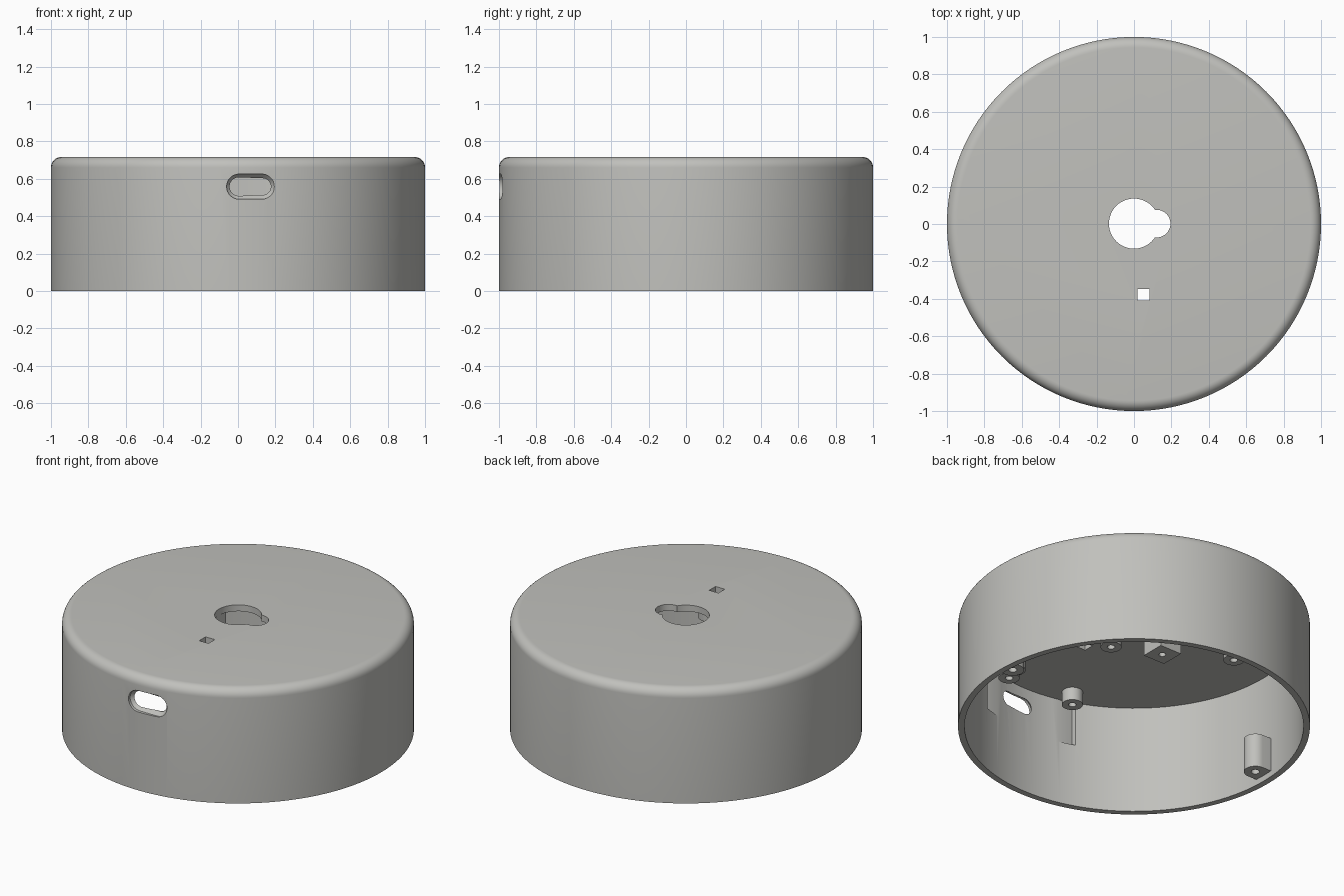
import bpy, bmesh, math

if "Cube" in bpy.data.objects:
    bpy.data.objects.remove(bpy.data.objects["Cube"])

grey = bpy.data.materials.new("light_grey")
grey.diffuse_color = (0.53, 0.53, 0.505, 1)
grey.use_nodes = True
grey.node_tree.nodes["Principled BSDF"].inputs["Base Color"].default_value = grey.diffuse_color

H, CEIL, RIN = 0.716, 0.676, 0.963


def finish(name, bm):
    bmesh.ops.recalc_face_normals(bm, faces=bm.faces)
    me = bpy.data.meshes.new(name)
    bm.to_mesh(me)
    bm.free()
    ob = bpy.data.objects.new(name, me)
    bpy.context.collection.objects.link(ob)
    me.materials.append(grey)
    return ob


def loft(name, rings):
    """Closed solid through matching rings of points."""
    bm = bmesh.new()
    vs = [[bm.verts.new(p) for p in r] for r in rings]
    n = len(vs[0])
    for a, b in zip(vs, vs[1:]):
        for i in range(n):
            j = (i + 1) % n
            bm.faces.new((a[i], a[j], b[j], b[i]))
    bm.faces.new(vs[0][::-1])
    bm.faces.new(vs[-1])
    return finish(name, bm)


def prism(name, outline, z0, z1):
    return loft(name, [[(x, y, z) for x, y in outline] for z in (z0, z1)])


def arc(cx, cy, r, a0, a1, n):
    return [(cx + r * math.cos(math.radians(a0 + (a1 - a0) * i / n)),
             cy + r * math.sin(math.radians(a0 + (a1 - a0) * i / n))) for i in range(n + 1)]


def circle(cx, cy, r, n=32):
    return arc(cx, cy, r, 0, 360, n)[:-1]


def rect(x0, x1, y0, y1):
    return [(x0, y0), (x1, y0), (x1, y1), (x0, y1)]


def activate(ob):
    bpy.ops.object.select_all(action='DESELECT')
    ob.select_set(True)
    bpy.context.view_layer.objects.active = ob


def cut(ob, cutter):
    cutter.hide_render = True
    m = ob.modifiers.new("cut", 'BOOLEAN')
    m.operation, m.solver, m.object = 'DIFFERENCE', 'EXACT', cutter
    activate(ob)
    bpy.ops.object.modifier_apply(modifier=m.name)
    bpy.data.objects.remove(cutter)


def smooth(ob):
    activate(ob)
    bpy.ops.object.shade_smooth_by_angle(angle=math.radians(30))


# Round housing: lathed cup, open at the bottom, rounded upper edge
F = 0.056
profile = [(RIN, CEIL), (RIN, 0), (1, 0)] + arc(1 - F, H - F, F, 0, 90, 8)
SEG = 128
bm = bmesh.new()
rings = [[bm.verts.new((r * math.cos(2 * math.pi * i / SEG),
                        r * math.sin(2 * math.pi * i / SEG), z)) for i in range(SEG)]
         for r, z in profile]
for a, b in zip(rings, rings[1:]):
    for i in range(SEG):
        j = (i + 1) % SEG
        bm.faces.new((a[i], a[j], b[j], b[i]))
bm.faces.new(rings[0])
bm.faces.new(rings[-1])
housing = finish("housing", bm)

# Keyhole opening and small square window in the top
cut(housing, prism("hole_cutter", circle(0, 0.002, 0.134, 48), 0.6, 0.8))
cut(housing, prism("lobe_cutter", circle(0.121, 0.002, 0.074), 0.6, 0.8))
cut(housing, prism("window_cutter", rect(0.018, 0.082, -0.41, -0.347), 0.6, 0.8))

# Shallow board recess inside the front wall
cut(housing, prism("recess_cutter", rect(-0.325, 0.325, -0.936, -0.6), 0.40, CEIL - 0.001))


# Chamfered cable slot in the front wall
def stadium(y, half, r):
    pts = arc(half - r, 0, r, -90, 90, 14) + arc(r - half, 0, r, 90, 270, 14)
    return [(0.067 + x, y, 0.558 + z) for x, z in pts]


cut(housing, loft("slot_cutter", [stadium(-1.1, 0.128, 0.067), stadium(-0.982, 0.128, 0.067),
                                  stadium(-0.958, 0.109, 0.045), stadium(-0.85, 0.109, 0.045)]))
smooth(housing)

# Screw posts on the side walls
for name, s in (("left_screw_post", -1), ("right_screw_post", 1)):
    outline = [(s * 0.975, -0.065), (s * 0.975, 0.065)]
    outline += [(s * x, y) for x, y in arc(0.9, 0, 0.065, 90, 270, 16)]
    post = prism(name, outline, 0.037, 0.25)
    cut(post, prism("screw_cutter", circle(s * 0.9, 0, 0.024, 20), 0, 0.2))
    smooth(post)

# Hollow standoffs hanging from the ceiling: x, y, lower end
for i, (x, y, z) in enumerate([(-0.235, -0.825, 0.595), (0.235, -0.825, 0.595),
                               (0.295, -0.70, 0.57), (-0.01, -0.215, 0.62),
                               (-0.64, 0.12, 0.62)]):
    so = prism(f"standoff_{i + 1}", circle(x, y, 0.06), z, CEIL + 0.01)
    cut(so, prism("screw_cutter", circle(x, y, 0.022, 20), z - 0.1, CEIL - 0.002))
    smooth(so)

# Square anchor block beside the keyhole
block = prism("anchor_block", rect(-0.285, -0.136, -0.075, 0.075), 0.55, CEIL + 0.01)
cut(block, prism("screw_cutter", circle(-0.21, 0, 0.02, 20), 0.5, CEIL - 0.002))
smooth(block)
